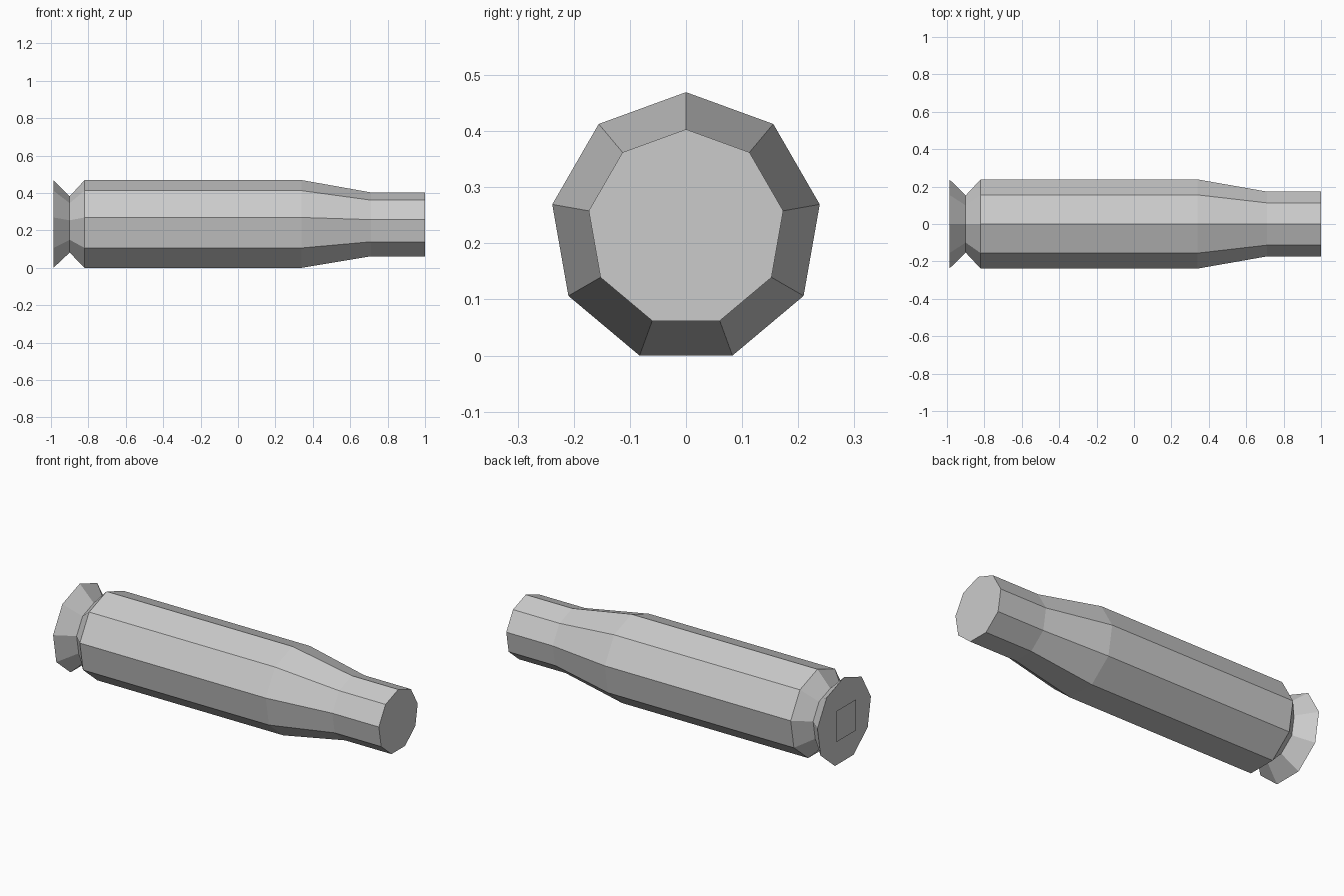
import bpy, bmesh, math

cube = bpy.data.objects.get("Cube")
if cube:
    bpy.data.objects.remove(cube)

SIDES = 9
RADIUS = 0.242
AXIS_Z = RADIUS * math.cos(math.pi / SIDES)

grey = bpy.data.materials.new("plain grey")
grey.use_nodes = True
grey.diffuse_color = (0.6, 0.6, 0.6, 1)
grey.node_tree.nodes["Principled BSDF"].inputs["Base Color"].default_value = grey.diffuse_color


def add_object(name, bm):
    mesh = bpy.data.meshes.new(name)
    bm.to_mesh(mesh)
    bm.free()
    mesh.materials.append(grey)
    obj = bpy.data.objects.new(name, mesh)
    bpy.context.collection.objects.link(obj)
    return obj


def ring(bm, x, r):
    angles = [2 * math.pi * i / SIDES for i in range(SIDES)]
    return [bm.verts.new((x, r * math.sin(a), AXIS_Z + r * math.cos(a))) for a in angles]


# Casing: rim, groove, body, shoulder and neck as (x, radius)
profile = [(-0.987, RADIUS), (-0.9, 0.155), (-0.82, RADIUS),
           (0.34, RADIUS), (0.71, 0.176), (1.0, 0.176)]
bm = bmesh.new()
rings = [ring(bm, x, r) for x, r in profile]
for a, b in zip(rings, rings[1:]):
    for i in range(SIDES):
        j = (i + 1) % SIDES
        bm.faces.new((a[i], a[j], b[j], b[i]))
bm.faces.new(rings[0])
bm.faces.new(rings[-1])
bmesh.ops.recalc_face_normals(bm, faces=bm.faces)
add_object("casing", bm)

# Square primer plate just off the base, facing -x
bm = bmesh.new()
h = 0.0875
corners = [(-h, -h), (-h, h), (h, h), (h, -h)]
bm.faces.new([bm.verts.new((-1, y, AXIS_Z + z)) for y, z in corners])
bm.normal_update()
for face in bm.faces:
    if face.normal.x > 0:
        face.normal_flip()
add_object("primer_plate", bm)
